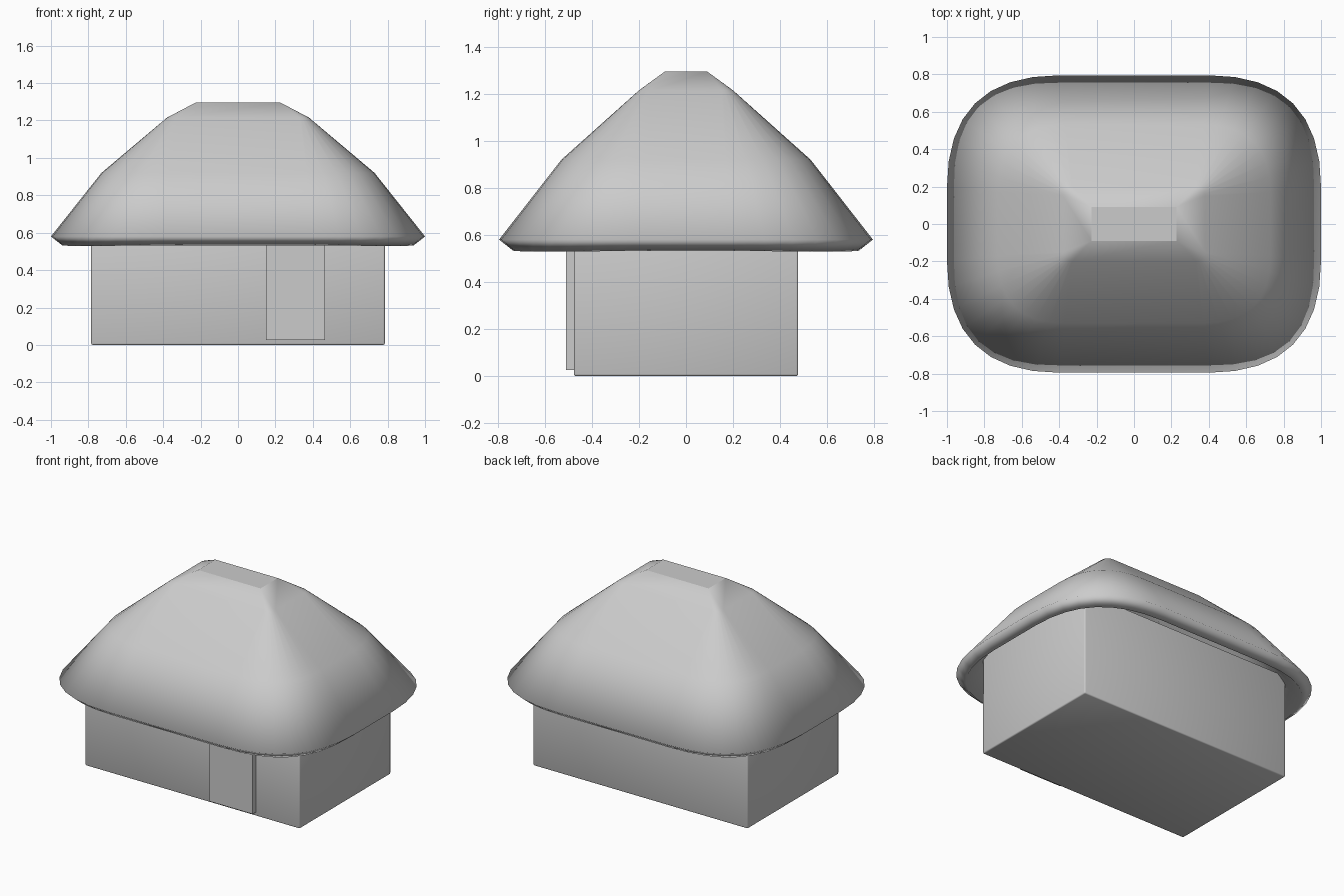
import bpy, bmesh
from mathutils import Vector

if "Cube" in bpy.data.objects:
    bpy.data.objects.remove(bpy.data.objects["Cube"])


def finish(bm, name):
    bmesh.ops.recalc_face_normals(bm, faces=bm.faces)
    mesh = bpy.data.meshes.new(name)
    bm.to_mesh(mesh)
    bm.free()
    obj = bpy.data.objects.new(name, mesh)
    bpy.context.collection.objects.link(obj)
    return obj


def box(name, lo, hi, bevel=0):
    bm = bmesh.new()
    bmesh.ops.create_cube(bm, size=1)
    lo, hi = Vector(lo), Vector(hi)
    for v in bm.verts:
        v.co = (lo + hi) / 2 + v.co * (hi - lo)
    if bevel:
        bmesh.ops.bevel(bm, geom=bm.edges[:], offset=bevel, segments=2,
                        profile=0.5, affect='EDGES')
        for f in bm.faces:
            f.smooth = True
    return finish(bm, name)


def outline(hx, hy, r, z, steps=8):
    """Rectangle with soft quadratic corners reaching r along each side."""
    pts = []
    for sx, sy in ((1, 1), (-1, 1), (-1, -1), (1, -1)):
        corner = []
        for i in range(steps + 1):
            t = i / steps
            corner.append((sx * (hx - r * t * t),
                           sy * (hy - r * (1 - t) ** 2), z))
        pts += corner if sx * sy > 0 else corner[::-1]
    return pts


# Walls and door
box("walls", (-0.785, -0.477, 0), (0.785, 0.477, 0.70), 0.008)
box("door", (0.15, -0.51, 0.025), (0.465, -0.45, 0.62))

# Roof: rings from eave to flat top, corners sharpening upwards
rings = [(1.0, 0.795, 0.60, 0.58), (0.73, 0.53, 0.36, 0.92),
         (0.38, 0.20, 0.05, 1.215), (0.228, 0.09, 0.0, 1.295)]
bm = bmesh.new()
loops = [[bm.verts.new(p) for p in outline(*ring)] for ring in rings]
n = len(loops[0])
for a, b in zip(loops, loops[1:]):
    for i in range(n):
        j = (i + 1) % n
        bm.faces.new((a[i], a[j], b[j], b[i]))
bm.faces.new(loops[-1])
bmesh.ops.remove_doubles(bm, verts=bm.verts[:], dist=0.0005)
bmesh.ops.recalc_face_normals(bm, faces=bm.faces)
for f in bm.faces:
    f.smooth = True
for e in bm.edges:
    if min(v.co.z for v in e.verts) > 1.25:
        e.smooth = False
roof = finish(bm, "roof")

# Roof is a hollow shell with a thick slanted eave
shell = roof.modifiers.new("shell", 'SOLIDIFY')
shell.thickness = 0.078
shell.offset = -1
